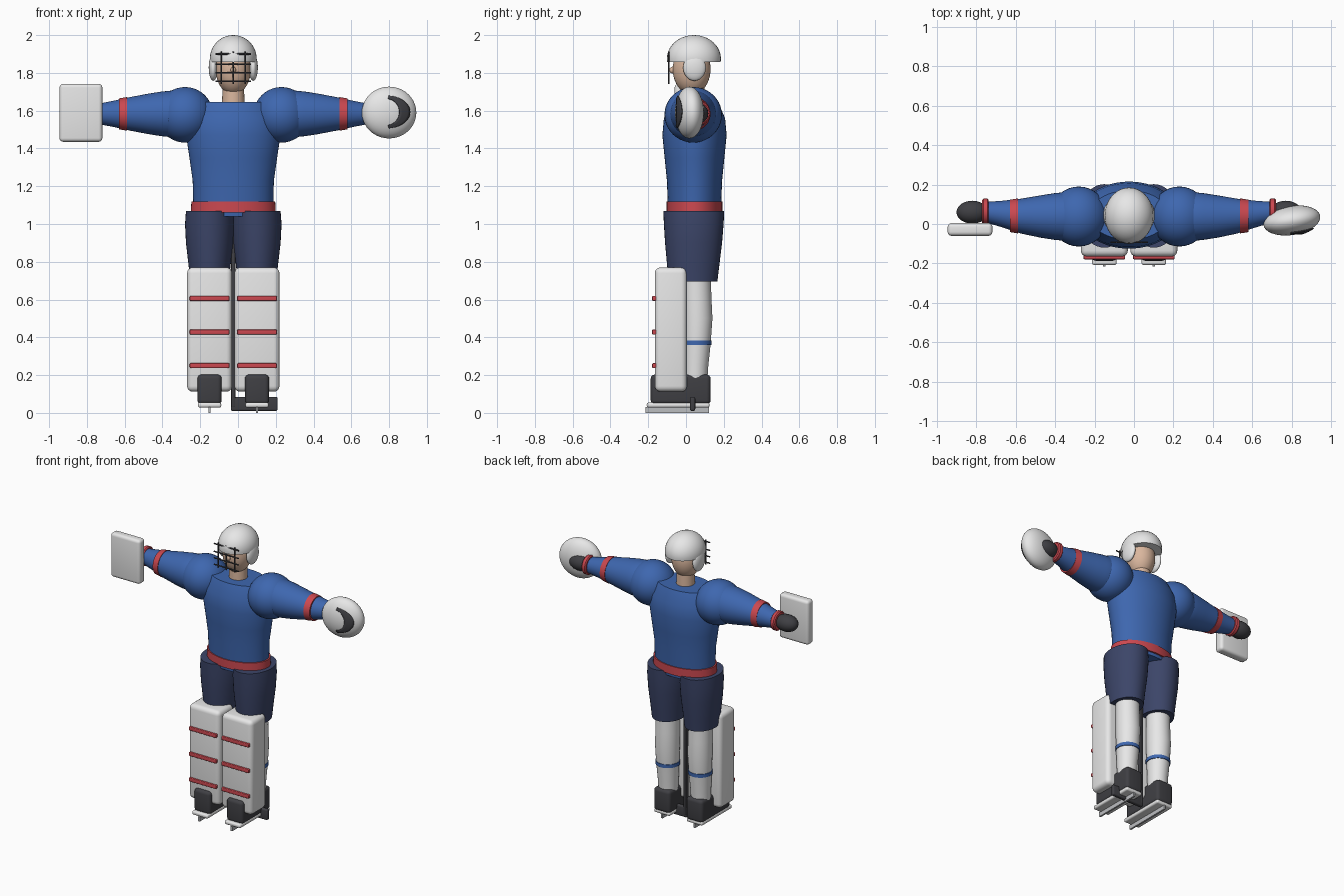
import bpy, bmesh, math
from mathutils import Vector, Matrix

if "Cube" in bpy.data.objects:
    bpy.data.objects.remove(bpy.data.objects["Cube"])

CX = -0.025   # body centre line
CY = 0.04


def mat(name, r, g, b):
    m = bpy.data.materials.new(name)
    m.diffuse_color = (r, g, b, 1)
    m.use_nodes = True
    m.node_tree.nodes["Principled BSDF"].inputs["Base Color"].default_value = m.diffuse_color
    return m


BLUE = mat("jersey_blue", 0.048, 0.135, 0.43)
RED = mat("trim_red", 0.60, 0.065, 0.08)
NAVY = mat("pants_navy", 0.045, 0.06, 0.14)
WHITE = mat("white", 0.80, 0.80, 0.80)
SKIN = mat("skin", 0.70, 0.47, 0.34)
DARK = mat("dark_grey", 0.05, 0.05, 0.057)
STEEL = mat("steel", 0.50, 0.51, 0.53)


def finish(name, bm, material, smooth=True):
    bmesh.ops.recalc_face_normals(bm, faces=bm.faces)
    me = bpy.data.meshes.new(name)
    bm.to_mesh(me)
    bm.free()
    ob = bpy.data.objects.new(name, me)
    bpy.context.collection.objects.link(ob)
    me.materials.append(material)
    if smooth:
        bpy.ops.object.select_all(action='DESELECT')
        ob.select_set(True)
        bpy.context.view_layer.objects.active = ob
        bpy.ops.object.shade_smooth_by_angle(angle=math.radians(40))
    return ob


def loft(name, rings, material, axis='Z', n=40):
    """rings: (centre, half_a, half_b); sections across x/y for Z, y/z for X."""
    bm = bmesh.new()
    loops = []
    for c, a, b in rings:
        c, loop = Vector(c), []
        for i in range(n):
            t = math.tau * i / n
            u, v = a * math.cos(t), b * math.sin(t)
            loop.append(bm.verts.new(c + (Vector((u, v, 0)) if axis == 'Z' else Vector((0, u, v)))))
        loops.append(loop)
    for p, q in zip(loops, loops[1:]):
        for i in range(n):
            j = (i + 1) % n
            bm.faces.new((p[i], p[j], q[j], q[i]))
    bm.faces.new(loops[0])
    bm.faces.new(loops[-1])
    return finish(name, bm, material)


def ball(name, c, r, material, rot=0.0, cut=None):
    bm = bmesh.new()
    bmesh.ops.create_uvsphere(bm, u_segments=36, v_segments=20, radius=1)
    m = Matrix.Translation(c) @ Matrix.Rotation(rot, 4, 'Z') @ Matrix.Diagonal((*r, 1))
    bmesh.ops.transform(bm, matrix=m, verts=bm.verts)
    if cut is not None:
        geom = bm.verts[:] + bm.edges[:] + bm.faces[:]
        res = bmesh.ops.bisect_plane(bm, geom=geom, plane_co=(0, 0, cut),
                                     plane_no=(0, 0, 1), clear_inner=True)
        edges = [e for e in res['geom_cut'] if isinstance(e, bmesh.types.BMEdge)]
        bmesh.ops.edgeloop_fill(bm, edges=edges)
    return finish(name, bm, material)


def box(name, lo, hi, material, bevel=0.0):
    lo, hi = Vector(lo), Vector(hi)
    bm = bmesh.new()
    bmesh.ops.create_cube(bm, size=1)
    m = Matrix.Translation((lo + hi) / 2) @ Matrix.Diagonal((*(hi - lo), 1))
    bmesh.ops.transform(bm, matrix=m, verts=bm.verts)
    if bevel:
        bmesh.ops.bevel(bm, geom=bm.edges[:], offset=bevel, segments=4,
                        profile=0.5, affect='EDGES')
    return finish(name, bm, material, smooth=bevel > 0)


def rod(name, a, b, r, material):
    a, b = Vector(a), Vector(b)
    bm = bmesh.new()
    bmesh.ops.create_cone(bm, segments=10, radius1=r, radius2=r,
                          depth=(b - a).length, cap_ends=True)
    q = Vector((0, 0, 1)).rotation_difference(b - a).to_matrix().to_4x4()
    bmesh.ops.transform(bm, matrix=Matrix.Translation((a + b) / 2) @ q, verts=bm.verts)
    return finish(name, bm, material)


# Torso and belt
loft("jersey_torso", [((CX, 0.045, z), a, b) for z, a, b in (
    (1.04, 0.205, 0.135), (1.12, 0.212, 0.142), (1.23, 0.215, 0.146), (1.35, 0.232, 0.158),
    (1.47, 0.25, 0.170), (1.56, 0.245, 0.162), (1.645, 0.20, 0.125))], BLUE, n=56)
loft("belt", [((CX, 0.045, z), a, 0.148) for z, a in ((1.062, 0.224), (1.12, 0.222))], RED, n=56)

# Head, neck and nose
loft("neck", [((CX, CY, 1.62), 0.06, 0.06), ((CX, CY, 1.76), 0.056, 0.056)], SKIN)
ball("head", (CX, 0.03, 1.82), (0.093, 0.10, 0.135), SKIN)
ball("nose", (CX, -0.07, 1.815), (0.014, 0.018, 0.018), SKIN)

# Helmet with ear flaps
ball("helmet_shell", (CX, 0.042, 1.875), (0.124, 0.143, 0.125), WHITE, cut=1.858)
for s, side in ((-1, "right"), (1, "left")):
    ball(f"ear_flap_{side}", (CX + s * 0.106, 0.045, 1.828), (0.024, 0.06, 0.07), WHITE)

# Face cage
for i, z in enumerate((1.755, 1.80, 1.845, 1.90)):
    rod(f"cage_bar_{i}", (CX - 0.095, -0.092, z), (CX + 0.095, -0.092, z), 0.0045, DARK)
for i, dx in enumerate((-0.064, 0, 0.064)):
    rod(f"cage_upright_{i}", (CX + dx, -0.092, 1.74), (CX + dx, -0.092, 1.912), 0.0045, DARK)

for s, side in ((-1, "right"), (1, "left")):
    # Arm with shoulder, stripe, cuff and glove
    ball(f"shoulder_{side}", (CX + s * 0.255, 0.038, 1.578), (0.148, 0.152, 0.147), BLUE)
    loft(f"sleeve_{side}", [((CX + s * d, y, 1.583), r, r) for d, r, y in (
        (0.24, 0.115, 0.038), (0.32, 0.124, 0.038), (0.38, 0.118, 0.038), (0.45, 0.107, 0.038),
        (0.55, 0.088, 0.04), (0.64, 0.068, 0.05), (0.725, 0.052, 0.06))], BLUE, axis='X')
    loft(f"sleeve_stripe_{side}", [((CX + s * d, 0.041, 1.583), r, r) for d, r in (
        (0.562, 0.089), (0.605, 0.082))], RED, axis='X')
    loft(f"cuff_{side}", [((CX + s * d, 0.064, 1.585), r, r) for d, r in (
        (0.712, 0.058), (0.718, 0.065), (0.738, 0.065), (0.745, 0.058))], RED, axis='X')
    ball(f"glove_{side}", (CX + s * 0.795, 0.06, 1.585), (0.08, 0.058, 0.056), DARK)

    # Leg: padded pants, sock, sock stripe
    lx = CX + s * 0.1255
    loft(f"pants_leg_{side}", [((lx, y, z), a, b) for z, a, b, y in (
        (0.695, 0.103, 0.128, 0.038), (0.77, 0.110, 0.137, 0.038), (0.90, 0.125, 0.151, 0.040),
        (1.0, 0.130, 0.158, 0.041), (1.068, 0.125, 0.161, 0.041))], NAVY)
    loft(f"sock_{side}", [((lx, y, z), r, r) for z, r, y in (
        (0.15, 0.062, 0.05), (0.25, 0.066, 0.052), (0.36, 0.073, 0.057),
        (0.50, 0.079, 0.061), (0.60, 0.077, 0.058), (0.72, 0.076, 0.055))], WHITE)
    loft(f"sock_stripe_{side}", [((lx, 0.057, z), 0.078, 0.078) for z in (0.36, 0.384)], BLUE)

    # Leg pad with three straps
    box(f"leg_pad_{side}", (lx - 0.119, -0.165, 0.112), (lx + 0.119, 0.005, 0.77), WHITE, 0.03)
    for i, z in enumerate((0.25, 0.428, 0.606)):
        box(f"pad_strap_{side}_{i}", (lx - 0.105, -0.179, z - 0.013),
            (lx + 0.105, -0.155, z + 0.013), RED, 0.005)

    # Skate: boot, holder, blade
    box(f"skate_boot_{side}", (lx - 0.064, -0.187, 0.045), (lx + 0.064, 0.13, 0.203), DARK, 0.022)
    box(f"skate_holder_{side}", (lx - 0.062, -0.208, 0.028), (lx + 0.062, 0.125, 0.055), WHITE, 0.011)
    box(f"skate_blade_{side}", (lx - 0.006, -0.215, 0.0), (lx + 0.006, 0.122, 0.032), STEEL)

# Blocker on one hand
box("blocker", (-0.945, -0.06, 1.435), (-0.718, 0.005, 1.742), WHITE, 0.02)

# Catching glove, slightly turned, with a dark crescent pocket
CATCH, RAD, TURN = Vector((0.80, 0.018, 1.59)), (0.146, 0.074, 0.137), math.radians(9)
ball("catching_glove", CATCH, RAD, WHITE, rot=TURN)
bm = bmesh.new()
rows = []
for i in range(25):
    t = math.radians(-84 + 7 * i)
    row = []
    for k in range(5):
        f = k / 4
        x = -0.025 + (0.068 + 0.060 * f) * math.cos(t)
        z = 0.003 + (0.070 + 0.016 * f) * math.sin(t)
        h = max(0.0, 1 - (x / RAD[0]) ** 2 - (z / RAD[2]) ** 2)
        row.append(bm.verts.new((x, -RAD[1] * math.sqrt(h) - 0.004, z)))
    rows.append(row)
for p, q in zip(rows, rows[1:]):
    for k in range(4):
        bm.faces.new((p[k], p[k + 1], q[k + 1], q[k]))
bmesh.ops.transform(bm, matrix=Matrix.Translation(CATCH) @ Matrix.Rotation(TURN, 4, 'Z'),
                    verts=bm.verts)
pocket = finish("glove_pocket", bm, DARK)
solid = pocket.modifiers.new("thickness", 'SOLIDIFY')
solid.thickness = 0.006
solid.offset = 0

# Stick standing between the legs
box("stick_shaft", (CX - 0.011, 0.02, 0.03), (CX + 0.011, 0.05, 0.95), DARK, 0.004)
box("stick_paddle", (-0.038, 0.021, 0.01), (0.21, 0.049, 0.085), DARK, 0.01)
